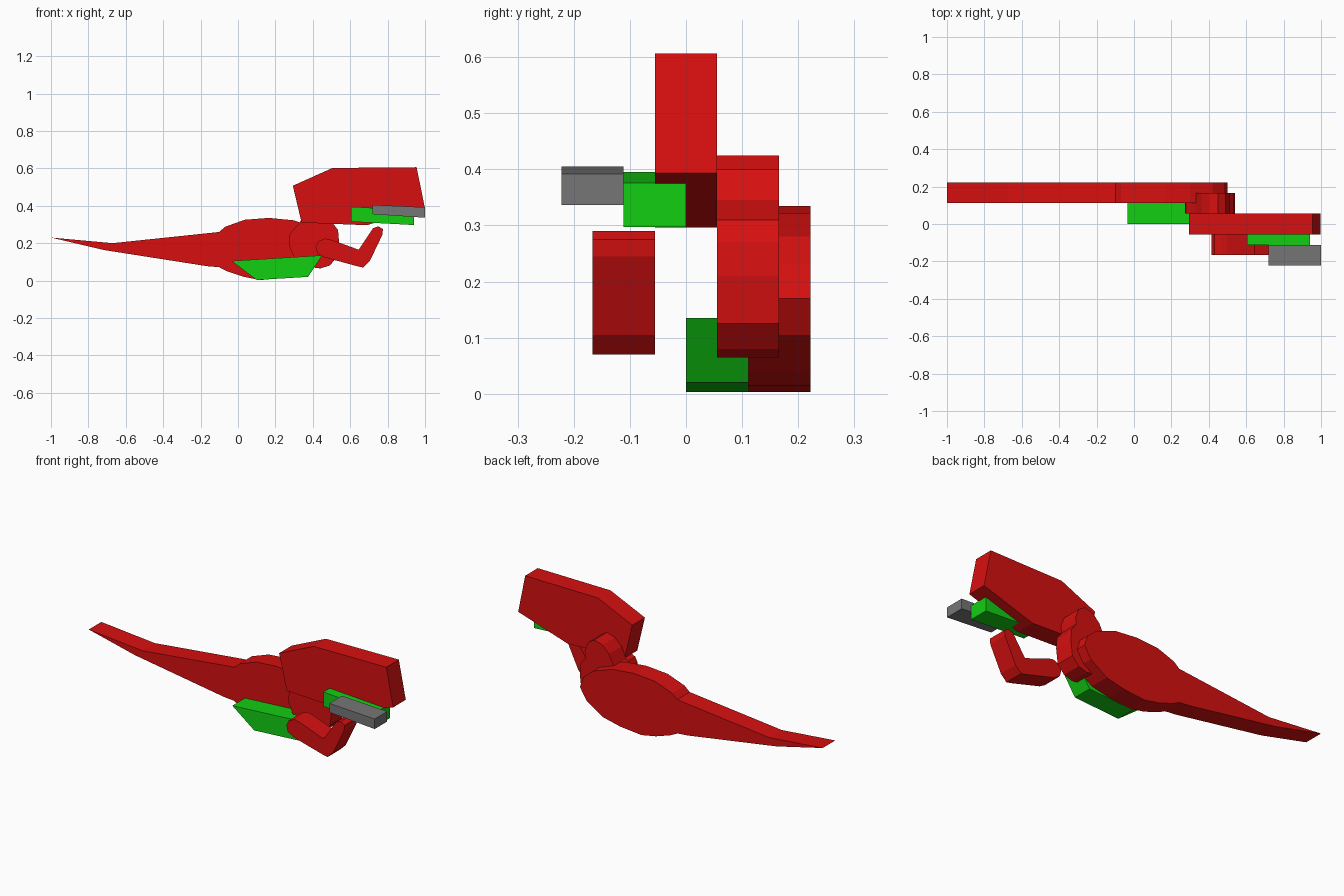
import bpy
import bmesh


def material(name, rgb):
    m = bpy.data.materials.new(name)
    m.diffuse_color = (*rgb, 1.0)
    return m


RED = material("red", (0.68, 0.005, 0.005))
GREEN = material("green", (0.006, 0.62, 0.006))
GREY = material("grey", (0.18, 0.18, 0.18))

THICK = 0.111  # every part is a slab of the same thickness


def slab(name, outline, y_front, mat):
    """Extrude an (x, z) outline backwards from y_front."""
    bm = bmesh.new()
    face = bm.faces.new([bm.verts.new((x, y_front, z)) for x, z in outline])
    result = bmesh.ops.extrude_face_region(bm, geom=[face])
    moved = [v for v in result["geom"] if isinstance(v, bmesh.types.BMVert)]
    bmesh.ops.translate(bm, verts=moved, vec=(0, THICK, 0))
    bmesh.ops.recalc_face_normals(bm, faces=bm.faces)
    mesh = bpy.data.meshes.new(name)
    bm.to_mesh(mesh)
    bm.free()
    mesh.materials.append(mat)
    obj = bpy.data.objects.new(name, mesh)
    bpy.context.collection.objects.link(obj)
    return obj


# Rear layer: rounded body and tapering tail
slab("body", [(-0.10, 0.26), (-0.07, 0.287), (0.035, 0.325), (0.165, 0.335),
              (0.30, 0.322), (0.42, 0.28), (0.48, 0.23), (0.50, 0.17),
              (0.46, 0.105), (0.36, 0.04), (0.25, 0.015), (0.12, 0.003),
              (0.03, 0.02), (-0.06, 0.05), (-0.10, 0.07)], 0.111, RED)
slab("tail", [(-1.0, 0.23), (-0.715, 0.163), (-0.165, 0.077), (-0.08, 0.07),
              (0.0, 0.16), (-0.08, 0.262), (-0.67, 0.20)], 0.111, RED)

# Neck: broad and round below, narrow at the top
slab("neck", [(0.40, 0.41), (0.45, 0.425), (0.49, 0.40), (0.51, 0.345),
              (0.505, 0.31), (0.535, 0.27), (0.54, 0.21), (0.53, 0.125),
              (0.49, 0.08), (0.44, 0.065), (0.36, 0.075), (0.30, 0.125),
              (0.272, 0.19), (0.277, 0.25), (0.33, 0.31), (0.36, 0.37)],
     0.055, RED)

# Belly plate
slab("belly", [(-0.035, 0.105), (0.10, 0.003), (0.375, 0.02), (0.45, 0.135)],
     0.0, GREEN)

# Head with sloping underside at the snout
slab("head", [(0.293, 0.507), (0.505, 0.602), (0.955, 0.606), (0.998, 0.393),
              (0.69, 0.296), (0.34, 0.31)], -0.0555, RED)

# Lower jaw and the bar in front of it
slab("jaw", [(0.605, 0.395), (0.605, 0.315), (0.94, 0.297), (0.94, 0.376)],
     -0.111, GREEN)
slab("teeth", [(0.72, 0.405), (0.72, 0.355), (1.0, 0.336), (1.0, 0.392)],
     -0.222, GREY)

# Bent arm with rounded shoulder, elbow and hand
slab("arm", [(0.415, 0.18), (0.43, 0.21), (0.465, 0.225), (0.50, 0.218),
             (0.645, 0.165), (0.722, 0.28), (0.75, 0.29), (0.775, 0.275),
             (0.772, 0.245), (0.705, 0.105), (0.67, 0.07), (0.64, 0.076),
             (0.46, 0.125), (0.425, 0.145)], -0.1665, RED)
